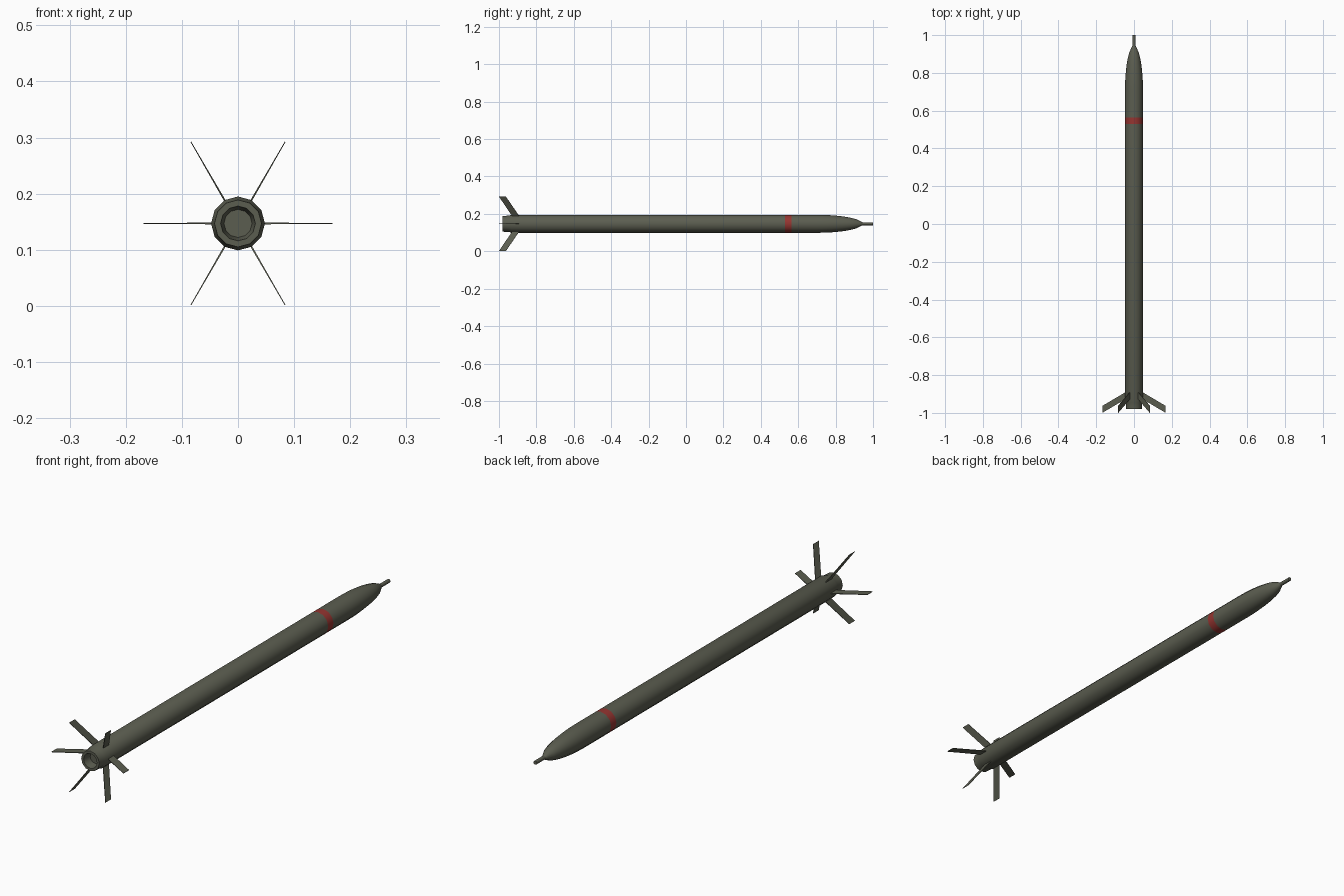
import bpy, bmesh, math

if "Cube" in bpy.data.objects:
    bpy.data.objects.remove(bpy.data.objects["Cube"])

AXIS_Z = 0.147
SIDES = 12
R = 0.048


def material(name, rgb):
    m = bpy.data.materials.new(name)
    m.use_nodes = True
    m.diffuse_color = (*rgb, 1)
    m.node_tree.nodes["Principled BSDF"].inputs["Base Color"].default_value = (*rgb, 1)
    return m


olive = material("olive grey", (0.105, 0.11, 0.08))
red = material("band red", (0.30, 0.035, 0.03))


def add_object(name, bm, mats, smooth=True):
    bmesh.ops.recalc_face_normals(bm, faces=bm.faces)
    mesh = bpy.data.meshes.new(name)
    bm.to_mesh(mesh)
    bm.free()
    ob = bpy.data.objects.new(name, mesh)
    bpy.context.collection.objects.link(ob)
    for m in mats:
        mesh.materials.append(m)
    if smooth:
        bpy.ops.object.select_all(action='DESELECT')
        ob.select_set(True)
        bpy.context.view_layer.objects.active = ob
        bpy.ops.object.shade_smooth_by_angle(angle=math.radians(35))
    return ob


def lathe(name, profile, mats):
    """Revolve (radius, y) rings about the long axis and cap both ends."""
    bm = bmesh.new()
    rings = []
    for r, y in profile:
        ring = []
        for i in range(SIDES):
            a = math.tau * i / SIDES
            ring.append(bm.verts.new((r * math.cos(a), y, AXIS_Z + r * math.sin(a))))
        rings.append(ring)
    for a, b in zip(rings, rings[1:]):
        for i in range(SIDES):
            j = (i + 1) % SIDES
            bm.faces.new((a[i], a[j], b[j], b[i]))
    bm.faces.new(rings[0])
    bm.faces.new(rings[-1])
    return add_object(name, bm, mats)


# Body tube with a recessed nozzle, chamfered tail, and painted band
BAND = (0.53, 0.565)
NOSE_START, NOSE_END = 0.70, 0.945
profile = [(0.025, -0.945), (0.031, -0.98), (0.042, -0.98), (0.044, -0.945),
           (R, -0.935), (R, BAND[0]), (R, BAND[1])]
# Rounded nose
for k in range(9):
    t = k / 8 * 0.975
    y = NOSE_START + (NOSE_END - NOSE_START) * t
    profile.append((R * math.sqrt(1 - t ** 2), y))
profile.append((0.007, NOSE_END))
body = lathe("body", profile, [olive, red])
for face in body.data.polygons:
    if BAND[0] < face.center.y < BAND[1]:
        face.material_index = 1

# Nose probe
lathe("nose_probe", [(0.008, 0.93), (0.008, 1.0)], [olive])

# Six swept tail fins, thinner toward the tip
outline = [(0.036, -0.885, 0.0016), (0.168, -0.963, 0.0007),
           (0.168, -1.0, 0.0007), (0.036, -0.922, 0.0016)]
for n in range(6):
    a = math.tau * n / 6
    ca, sa = math.cos(a), math.sin(a)
    bm = bmesh.new()
    layers = []
    for side in (-1, 1):
        layers.append([bm.verts.new((r * ca - side * t * sa, y, AXIS_Z + r * sa + side * t * ca))
                       for r, y, t in outline])
    low, high = layers
    bm.faces.new(low)
    bm.faces.new(high)
    for i in range(4):
        j = (i + 1) % 4
        bm.faces.new((low[i], low[j], high[j], high[i]))
    add_object(f"tail_fin_{n + 1}", bm, [olive], smooth=False)
